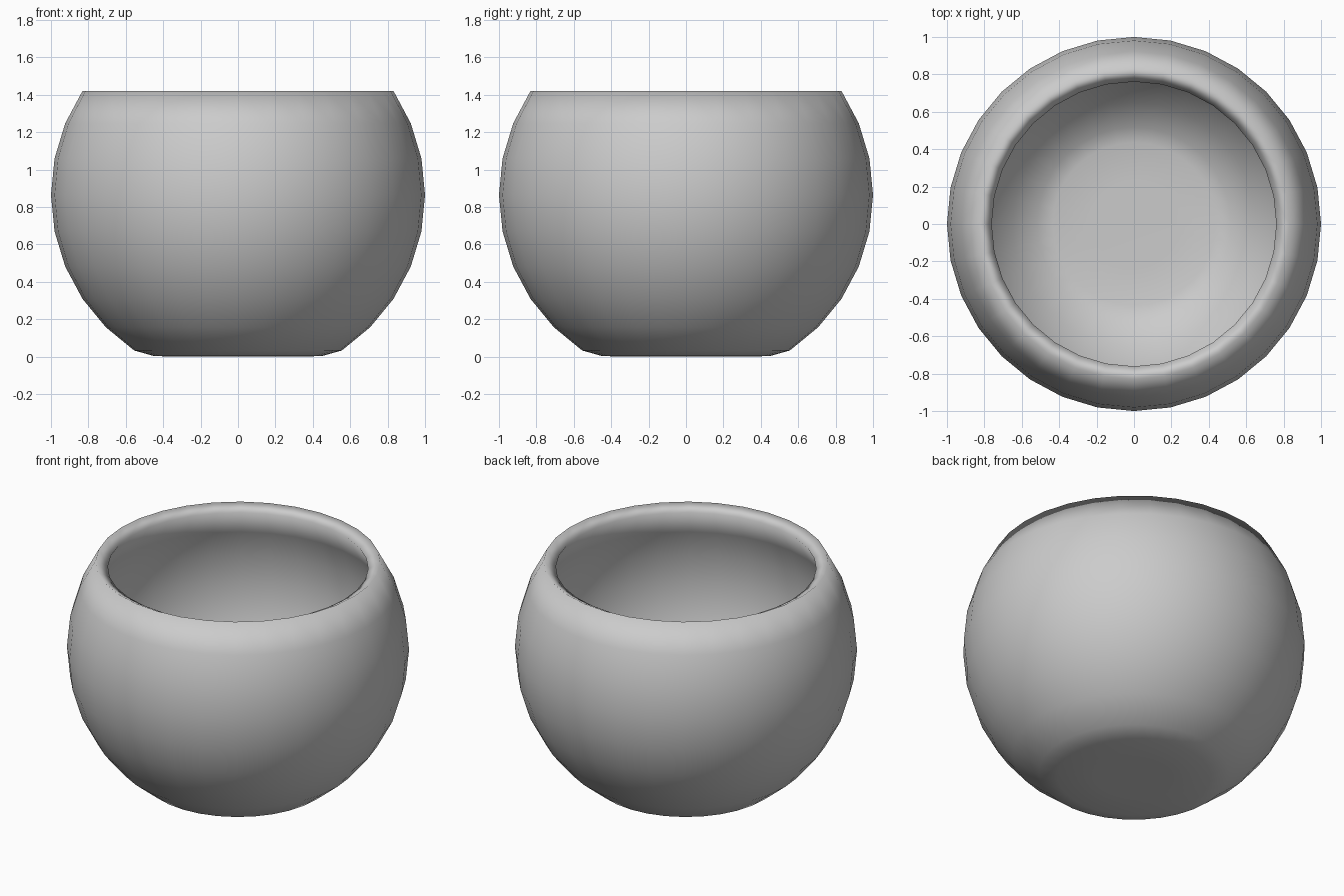
import bpy, bmesh
from mathutils import Matrix

if "Cube" in bpy.data.objects:
    bpy.data.objects.remove(bpy.data.objects["Cube"])

CENTRE_Z = 0.865

# Bowl shell: a 32 x 16 sphere, opened at the top and flattened into a foot
bm = bmesh.new()
bmesh.ops.create_uvsphere(bm, u_segments=32, v_segments=16, radius=1.0,
                          matrix=Matrix.Translation((0, 0, CENTRE_Z)))
bmesh.ops.delete(bm, geom=[v for v in bm.verts if v.co.z > 1.45], context='VERTS')
for v in bm.verts:
    if v.co.z < 0:
        r = v.co.xy.length
        v.co.x *= 1.17
        v.co.y *= 1.17
        v.co.z = 0.003 if r > 0.3 else 0.0
bm.normal_update()
for f in bm.faces:
    f.smooth = True

mesh = bpy.data.meshes.new("bowl")
bm.to_mesh(mesh)
bm.free()
bowl = bpy.data.objects.new("bowl", mesh)
bpy.context.collection.objects.link(bowl)

# Wall thickness, grown inwards
wall = bowl.modifiers.new("wall", 'SOLIDIFY')
wall.thickness = 0.08
wall.offset = -1
